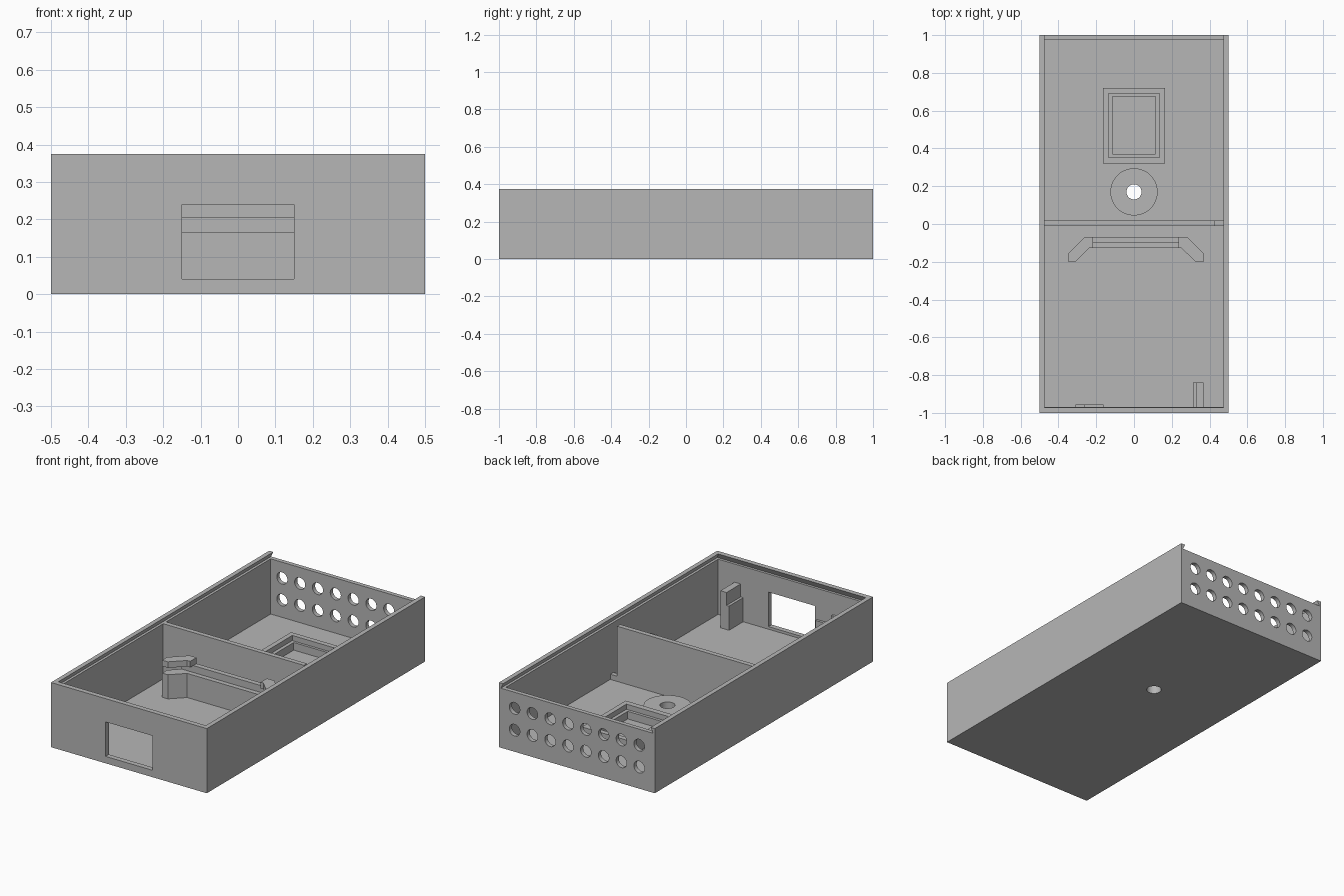
import bpy, bmesh, math
from mathutils import Matrix

if "Cube" in bpy.data.objects:
    bpy.data.objects.remove(bpy.data.objects["Cube"])

grey = bpy.data.materials.new("plain grey")
grey.diffuse_color = (0.47, 0.47, 0.47, 1)
grey.use_nodes = True
grey.node_tree.nodes["Principled BSDF"].inputs["Base Color"].default_value = grey.diffuse_color

FLOOR = 0.025
IN_X, IN_Y0, IN_Y1 = 0.473, -0.97, 0.975   # inner faces of the walls


def finish(name, bm):
    bmesh.ops.recalc_face_normals(bm, faces=bm.faces)
    me = bpy.data.meshes.new(name)
    bm.to_mesh(me)
    bm.free()
    ob = bpy.data.objects.new(name, me)
    bpy.context.collection.objects.link(ob)
    me.materials.append(grey)
    return ob


def add_prism(bm, bottom, z0, z1, top=None):
    """Solid between two outlines of equal point count."""
    lo = [bm.verts.new((x, y, z0)) for x, y in bottom]
    hi = [bm.verts.new((x, y, z1)) for x, y in (top or bottom)]
    n = len(lo)
    bm.faces.new(lo[::-1])
    bm.faces.new(hi)
    for i in range(n):
        j = (i + 1) % n
        bm.faces.new((lo[i], lo[j], hi[j], hi[i]))


def rect(x0, x1, y0, y1):
    return [(x0, y0), (x1, y0), (x1, y1), (x0, y1)]


def circle(x, y, r, n=48):
    return [(x + r * math.cos(2 * math.pi * i / n), y + r * math.sin(2 * math.pi * i / n)) for i in range(n)]


def solid(name, *prisms):
    bm = bmesh.new()
    for p in prisms:
        add_prism(bm, *p)
    return finish(name, bm)


def cut(target, cutter, keep=False):
    m = target.modifiers.new("cut", 'BOOLEAN')
    m.operation, m.solver, m.object = 'DIFFERENCE', 'EXACT', cutter
    bpy.context.view_layer.objects.active = target
    bpy.ops.object.modifier_apply(modifier=m.name)
    if not keep:
        bpy.data.objects.remove(cutter)


# Open box with undercut lid groove, which also lowers the back wall
case = solid("case", (rect(-0.5, 0.5, -1, 1), 0, 0.375))
cut(case, solid("cavity", (rect(-IN_X, IN_X, IN_Y0, IN_Y1), FLOOR, 0.355)))
cut(case, solid("lid_groove", (rect(-0.488, 0.488, IN_Y0 - 0.015, 1.1), 0.345, 0.376,
                               rect(-IN_X, IN_X, IN_Y0, 1.1))))

# Front window
cut(case, solid("window", (rect(-0.15, 0.15, -1.1, -0.9), 0.04, 0.24)))

# Two rows of vent holes through the back wall
bm = bmesh.new()
for row in (0.125, 0.252):
    for i in range(8):
        bmesh.ops.create_cone(bm, cap_ends=True, segments=32, radius1=0.034, radius2=0.034, depth=0.2,
                              matrix=Matrix.Translation((-0.4 + i * 0.8 / 7, 1, row)) @ Matrix.Rotation(math.pi / 2, 4, 'X'))
cut(case, finish("vents", bm))

# Round boss with a hole through the floor
boss = solid("boss", (circle(0, 0.17, 0.125, 64), FLOOR - 0.005, 0.06))
bore = solid("bore", (circle(0, 0.17, 0.04), -0.1, 0.2))
cut(case, bore, keep=True)
cut(boss, bore)

# Stepped rectangular tray
tray = solid("tray", (rect(-0.163, 0.163, 0.32, 0.72), FLOOR - 0.005, 0.1))
cut(tray, solid("tray_upper", (rect(-0.135, 0.135, 0.353, 0.69), 0.07, 0.2)))
cut(tray, solid("tray_lower", (rect(-0.115, 0.115, 0.37, 0.675), FLOOR + 0.001, 0.2)))

# Divider wall with a cable gap at its right end
solid("divider", (rect(-IN_X - 0.002, 0.43, -0.01, 0.018), FLOOR - 0.005, 0.345),
      (rect(0.43, IN_X + 0.002, -0.01, 0.018), FLOOR - 0.005, 0.055))

# Board bracket: angled ends, a slot facing forward, lowered middle
outline = [(-0.347, -0.2), (-0.31, -0.2), (-0.237, -0.128), (0.252, -0.128), (0.325, -0.2),
           (0.367, -0.2), (0.367, -0.155), (0.282, -0.07), (-0.262, -0.07), (-0.347, -0.155)]
bracket = solid("board_bracket", (outline, FLOOR - 0.005, 0.24))
cut(bracket, solid("bracket_slot", (rect(-0.5, 0.5, -0.3, -0.1), 0.165, 0.205)))
cut(bracket, solid("bracket_middle", (rect(-0.217, 0.235, -0.3, 0), 0.205, 0.3)))

# Stepped board stops on the front wall
solid("right_stop", (rect(0.328, 0.367, IN_Y0 - 0.002, -0.84), FLOOR - 0.005, 0.24),
      (rect(0.312, 0.328, IN_Y0 - 0.002, -0.84), FLOOR - 0.005, 0.165))
solid("left_stop", (rect(-0.31, -0.263, IN_Y0 - 0.002, -0.955), FLOOR - 0.005, 0.22),
      (rect(-0.263, -0.162, IN_Y0 - 0.002, -0.955), FLOOR - 0.005, 0.165))

# Smooth only the round surfaces
for ob in bpy.context.scene.objects:
    ob.select_set(ob.name in ("case", "boss"))
bpy.context.view_layer.objects.active = case
bpy.ops.object.shade_smooth_by_angle(angle=math.radians(20))
